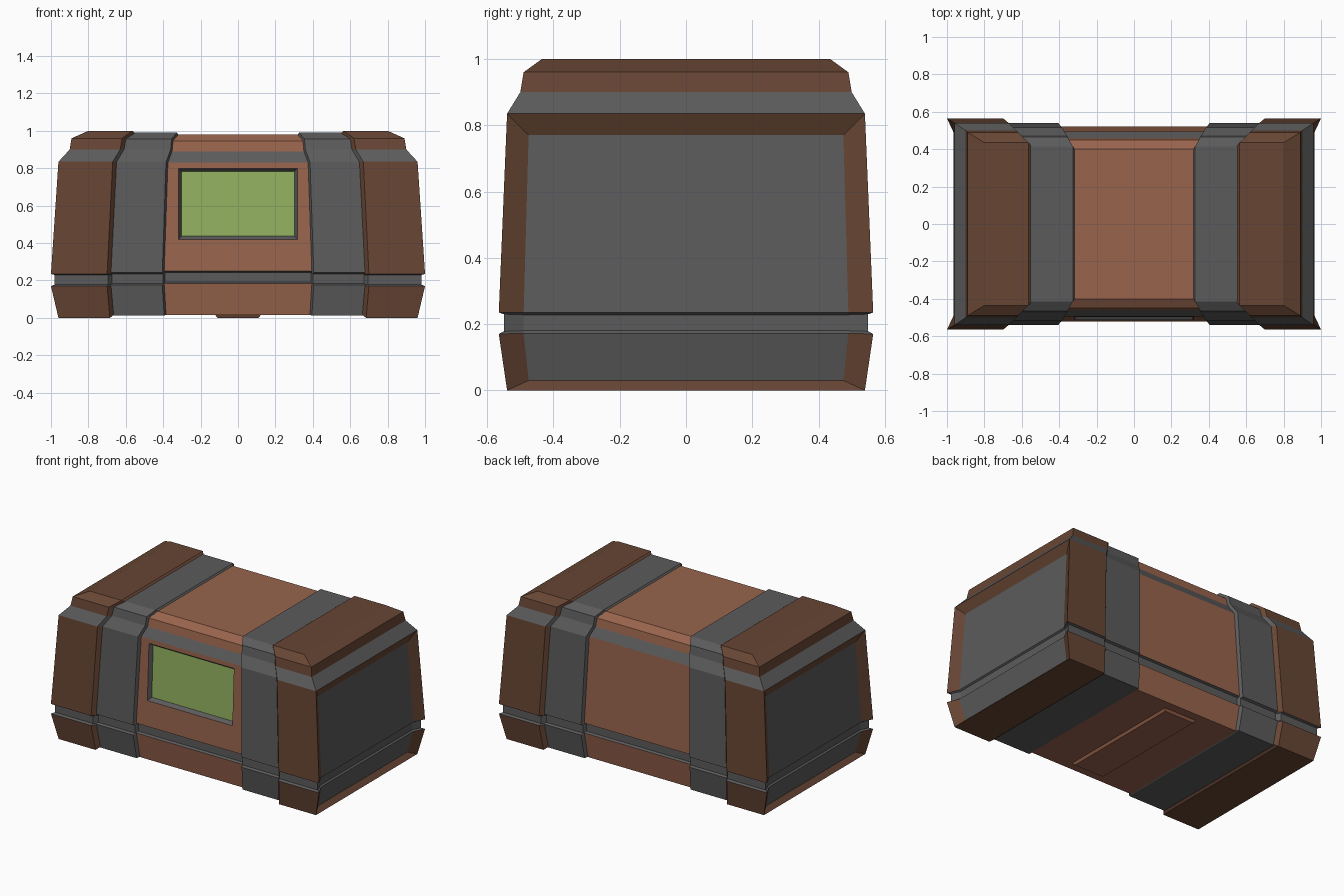
import bpy, bmesh

if "Cube" in bpy.data.objects:
    bpy.data.objects.remove(bpy.data.objects["Cube"])


def material(name, rgb):
    m = bpy.data.materials.new(name)
    m.diffuse_color = (*rgb, 1)
    m.use_nodes = True
    m.node_tree.nodes["Principled BSDF"].inputs["Base Color"].default_value = m.diffuse_color
    return m


DARK = material("dark brown", (0.135, 0.060, 0.034))
LIGHT = material("light brown", (0.315, 0.127, 0.073))
GRAY = material("steel gray", (0.105, 0.105, 0.105))
GREEN = material("screen green", (0.29, 0.44, 0.12))


def finish(bm, name, mats, mirror=False):
    bmesh.ops.recalc_face_normals(bm, faces=bm.faces[:])
    me = bpy.data.meshes.new(name)
    bm.to_mesh(me)
    bm.free()
    for m in mats:
        me.materials.append(m)
    ob = bpy.data.objects.new(name, me)
    bpy.context.collection.objects.link(ob)
    if mirror:
        ob.modifiers.new("mirror", 'MIRROR').use_bisect_axis[0] = False
    return ob


def quad(bm, pts, mat=0):
    f = bm.faces.new(pts)
    f.material_index = mat
    return f


def stripe(k):
    # profile segments forming the lower groove and the upper trim
    return 1 if k in (1, 2, 3, 5) else 0


def rings(bm, stations):
    # each station is a list of (x, half width y, z); gives left and right verts
    return [[[bm.verts.new((x, s * y, z)) for s in (-1, 1)] for x, y, z in st]
            for st in stations]


def skin(bm, R, skip=None):
    # long sides, roof and underside between neighbouring rings
    for a, b in zip(R, R[1:]):
        for k in range(len(a) - 1):
            for s in (0, 1):
                if (k, s) != skip:
                    quad(bm, (a[k][s], b[k][s], b[k + 1][s], a[k + 1][s]), stripe(k))
        for k in (0, -1):
            quad(bm, (a[k][0], a[k][1], b[k][1], b[k][0]))


def close(bm, r, start=0):
    for k in range(start, len(r) - 1):
        quad(bm, (r[k][0], r[k][1], r[k + 1][1], r[k + 1][0]), stripe(k))


# End caps: z, half width, inner x, outer x
cap = [(0, .54, .685, .96), (.17, .565, .70, 1.0), (.178, .55, .695, .98),
       (.23, .55, .695, .98), (.235, .565, .70, 1.0), (.835, .54, .67, .96),
       (.90, .50, .63, .90), (.96, .49, .62, .89), (1.0, .435, .565, .80)]
bm = bmesh.new()
R = rings(bm, [[(xi - .025, y - .03, min(max(z, .02), .98)) for z, y, xi, xo in cap],
               [(xi, y, z) for z, y, xi, xo in cap],
               [(xo, y, z) for z, y, xi, xo in cap]])
skin(bm, R)
close(bm, R[0])
rim = R[2]
close(bm, rim, 5)
# recessed end plate inside the sloping cap rim
D = rings(bm, [[(.93, .475, .03), (.965, .49, .172), (.955, .49, .18),
                (.955, .49, .228), (.965, .49, .235), (.93, .475, .77)]])[0]
for k in range(5):
    quad(bm, (D[k][0], D[k][1], D[k + 1][1], D[k + 1][0]), 1)
    for s in (0, 1):
        quad(bm, (rim[k][s], rim[k + 1][s], D[k + 1][s], D[k][s]), stripe(k))
for k in (0, 5):
    quad(bm, (rim[k][0], rim[k][1], D[k][1], D[k][0]))
finish(bm, "end_caps", [DARK, GRAY], True)

# Steel bands: z, half width, inner x, outer x (tucked under the cap)
band = [(.012, .515, .395, .70), (.175, .54, .405, .72), (.183, .525, .40, .72),
        (.235, .525, .40, .72), (.242, .54, .405, .72), (.833, .515, .385, .69),
        (.90, .475, .36, .65), (.957, .465, .355, .64), (.99, .415, .327, .59)]
bm = bmesh.new()
R = rings(bm, [[(xi - .013, y - .025, min(max(z, .02), .975)) for z, y, xi, xo in band],
               [(xi, y, z) for z, y, xi, xo in band],
               [(xo, y, z) for z, y, xi, xo in band]])
skin(bm, R)
close(bm, R[0])
close(bm, R[2])
finish(bm, "steel_bands", [GRAY, GRAY], True)

# Middle body with a recessed screen in the front panel
body = [(.015, .495), (.184, .52), (.192, .505), (.244, .505), (.25, .52),
        (.83, .495), (.89, .46), (.945, .45), (.98, .40)]
bm = bmesh.new()
R = rings(bm, [[(s * (b[2] + .015), y, z) for (z, y), b in zip(body, band)]
               for s in (-1, 1)])
skin(bm, R, skip=(4, 0))
for r in R:
    close(bm, r)


def panel_loop(hx, z0, z1, depth):
    y = lambda z: -.52 + (z - .25) / .58 * .025 + depth
    return [bm.verts.new((x, y(z), z)) for x, z in
            ((-hx, z0), (hx, z0), (hx, z1), (-hx, z1))]


outer = [R[0][4][0], R[1][4][0], R[1][5][0], R[0][5][0]]
hole = panel_loop(.317, .42, .80, 0)
glass = panel_loop(.302, .437, .783, .025)
for i in range(4):
    j = (i + 1) % 4
    quad(bm, (outer[i], outer[j], hole[j], hole[i]), 0)
    quad(bm, (hole[i], hole[j], glass[j], glass[i]), 1)
quad(bm, glass, 2)
finish(bm, "middle_body", [LIGHT, GRAY, GREEN])

# Low skid plate under the middle
bm = bmesh.new()
bmesh.ops.create_cube(bm, size=1)
for v in bm.verts:
    low = v.co.z < 0
    v.co = (v.co.x * (.22 if low else .25), v.co.y * (.85 if low else .88),
            0 if low else .02)
finish(bm, "bottom_skid", [LIGHT])
